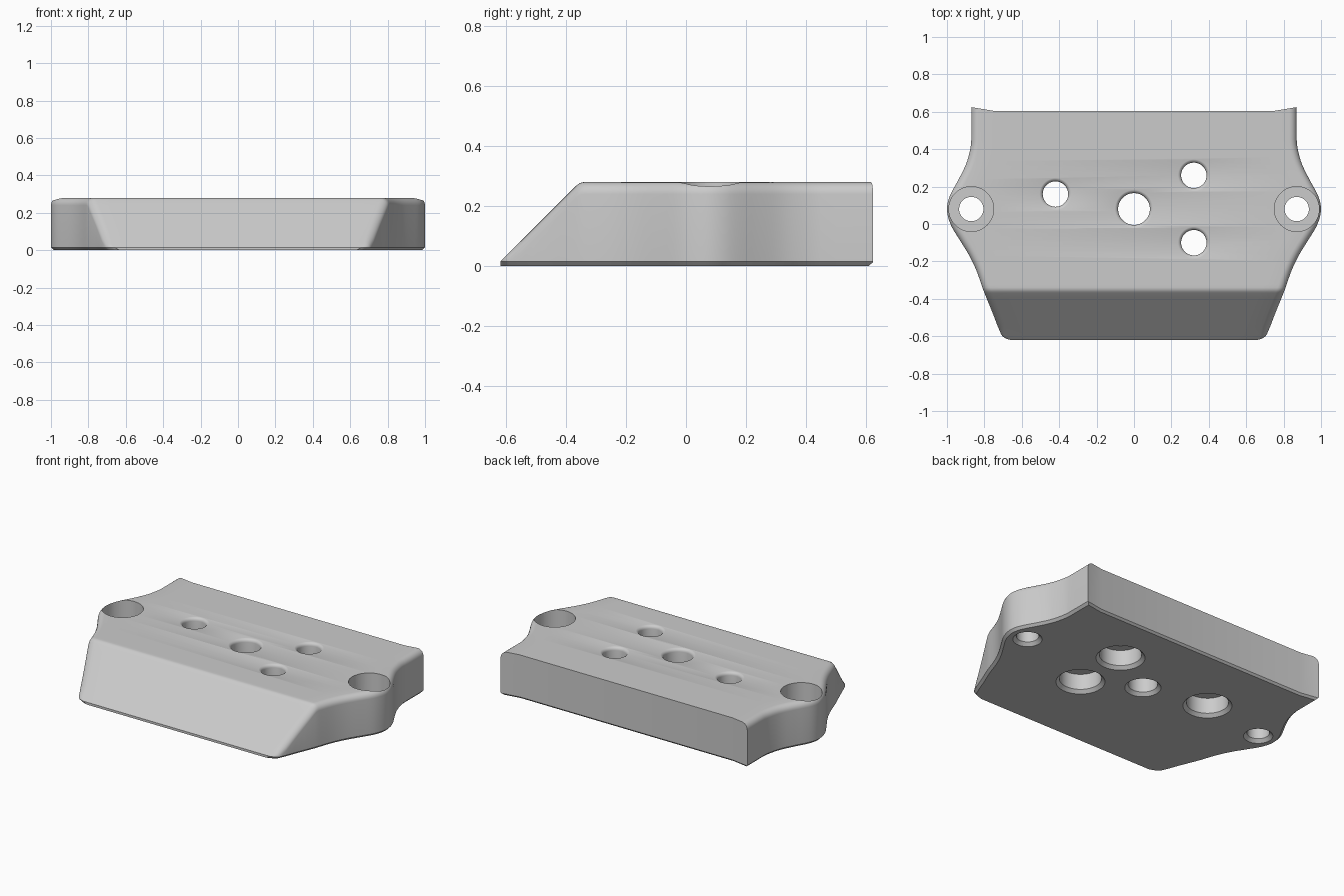
import bpy, bmesh, math

old = bpy.data.objects.get("Cube")
if old:
    bpy.data.objects.remove(old, do_unlink=True)

TOP, CHAMFER, FILLET, BREAK = 0.28, 0.015, 0.04, -0.355

# Half-width of the block along y, as (y, half-width)
SIDE = [(-.62, .66), (-.61, .69), (-.59, .71), (-.47, .758), (-.36, .803),
        (-.25, .842), (-.17, .88), (-.085, .932), (-.02, .972), (.03, .992),
        (.08, 1), (.13, .992), (.18, .97), (.24, .937), (.315, .9),
        (.38, .88), (.45, .87), (.605, .87)]


def tangent(i):
    a, b = SIDE[max(i - 1, 0)], SIDE[min(i + 1, len(SIDE) - 1)]
    return 0 if i >= len(SIDE) - 2 else (b[1] - a[1]) / (b[0] - a[0])


def half_width(y):
    """Smooth interpolation of the side curve."""
    i = max(k for k in range(len(SIDE) - 1) if k == 0 or SIDE[k][0] <= y)
    (y0, w0), (y1, w1) = SIDE[i], SIDE[i + 1]
    d = y1 - y0
    t = min(max((y - y0) / d, 0), 1)
    s = t * t * (3 - 2 * t)
    return (w0 + (w1 - w0) * s + d * tangent(i) * t * (1 - t) ** 2
            - d * tangent(i + 1) * t * t * (1 - t))


def height(y):
    """Sloped nose that blends into the flat top."""
    soft, d = 0.015, y - BREAK
    if d <= -soft:
        return TOP + d
    return TOP if d >= soft else TOP - (soft - d) ** 2 / (4 * soft)


def section(y):
    """Right half of a cross-section, from bottom to top."""
    w, h, e = half_width(y), height(y), 0.002
    slope = (half_width(y + e) - half_width(y - e)) / (2 * e)
    stretch = min(math.hypot(1, slope), 2)
    r = min(FILLET, h - CHAMFER)
    pts = [(w - .12, 0), (w - CHAMFER * stretch, 0), (w, CHAMFER)]
    for k in range(7):
        a = k / 6 * math.pi / 2
        pts.append((w - r * stretch * (1 - math.cos(a)), h - r * (1 - math.sin(a))))
    return pts + [(w - .12, h)]


def make_object(name, bm, material=None):
    bmesh.ops.recalc_face_normals(bm, faces=bm.faces)
    mesh = bpy.data.meshes.new(name)
    bm.to_mesh(mesh)
    bm.free()
    obj = bpy.data.objects.new(name, mesh)
    bpy.context.collection.objects.link(obj)
    if material:
        mesh.materials.append(material)
    return obj


grey = bpy.data.materials.new("light_grey")
grey.use_nodes = True
grey.diffuse_color = (0.6, 0.6, 0.6, 1)
grey.node_tree.nodes["Principled BSDF"].inputs["Base Color"].default_value = (0.6, 0.6, 0.6, 1)

# Block: loft of the cross-sections from front to back
stations = {y for y, _ in SIDE} | {BREAK + k * .0075 for k in range(-2, 3)}
for (a, _), (b, _) in zip(SIDE, SIDE[1:]):
    stations |= {a + (b - a) * k / 3 for k in (1, 2)}
stations = sorted(stations)
bm = bmesh.new()
rings = []
for y in stations:
    half = section(y)
    # Rear corners flare backwards
    flare = [.02 * (y == stations[-1]) * max(0, x - .75) / .12 for x, _ in half]
    ring = [bm.verts.new((x, y + f, z)) for (x, z), f in zip(half, flare)]
    ring += [bm.verts.new((-x, y + f, z)) for (x, z), f in reversed(list(zip(half, flare)))]
    rings.append(ring)
for r0, r1 in zip(rings, rings[1:]):
    for i in range(len(r0)):
        j = (i + 1) % len(r0)
        bm.faces.new((r0[i], r0[j], r1[j], r1[i]))
for ring in (rings[0], rings[-1]):
    n = len(ring) // 2
    bm.faces.new(ring[:n])
    bm.faces.new(ring[n:])
    bm.faces.new((ring[0], ring[n - 1], ring[n], ring[-1]))
bmesh.ops.remove_doubles(bm, verts=bm.verts, dist=1e-5)
rear = [e for e in bm.edges if all(v.co.z < 1e-4 and v.co.y > .6 for v in e.verts)]
bmesh.ops.bevel(bm, geom=rear, offset=.012, segments=1, affect='EDGES')
block = make_object("mounting_block", bm, grey)

# Hole cutters: turned profiles of (radius, z)
def turn(bm, x, y, profile, sides=48):
    loops = [[bm.verts.new((x + r * math.cos(k * math.tau / sides),
                            y + r * math.sin(k * math.tau / sides), z))
              for k in range(sides)] for r, z in profile]
    for a, b in zip(loops, loops[1:]):
        for k in range(sides):
            j = (k + 1) % sides
            bm.faces.new((a[k], a[j], b[j], b[k]))
    bm.faces.new(loops[0])
    bm.faces.new(loops[-1])


def chamfered_foot(r):
    return [(r + .04, -.02), (r, .02)]


def rounded_mouth(r, f=.02):
    arc = [(r + f * (1 - math.cos(k * math.pi / 8)), TOP - f + f * math.sin(k * math.pi / 8))
           for k in range(4)]
    return arc + [(r + f, TOP + .001), (r + f, TOP + .05)]


bm = bmesh.new()
turn(bm, 0, .08, chamfered_foot(.085) + rounded_mouth(.085))
for x, y in ((-.42, .16), (.32, .26), (.32, -.1)):
    turn(bm, x, y, chamfered_foot(.122) + [(.122, .12), (.068, .12)] + rounded_mouth(.068))
for side in (-1, 1):
    turn(bm, side * .87, .08,
         chamfered_foot(.065) + [(.065, .14), (.12, .14), (.12, TOP + .05)])
cutter = make_object("hole_cutter", bm)
cutter.hide_render = True

cut = block.modifiers.new("holes", 'BOOLEAN')
cut.operation, cut.solver, cut.object = 'DIFFERENCE', 'EXACT', cutter
bpy.ops.object.select_all(action='DESELECT')
block.select_set(True)
bpy.context.view_layer.objects.active = block
bpy.ops.object.modifier_apply(modifier=cut.name)
bpy.data.objects.remove(cutter, do_unlink=True)
bpy.ops.object.shade_smooth_by_angle(angle=math.radians(25))
